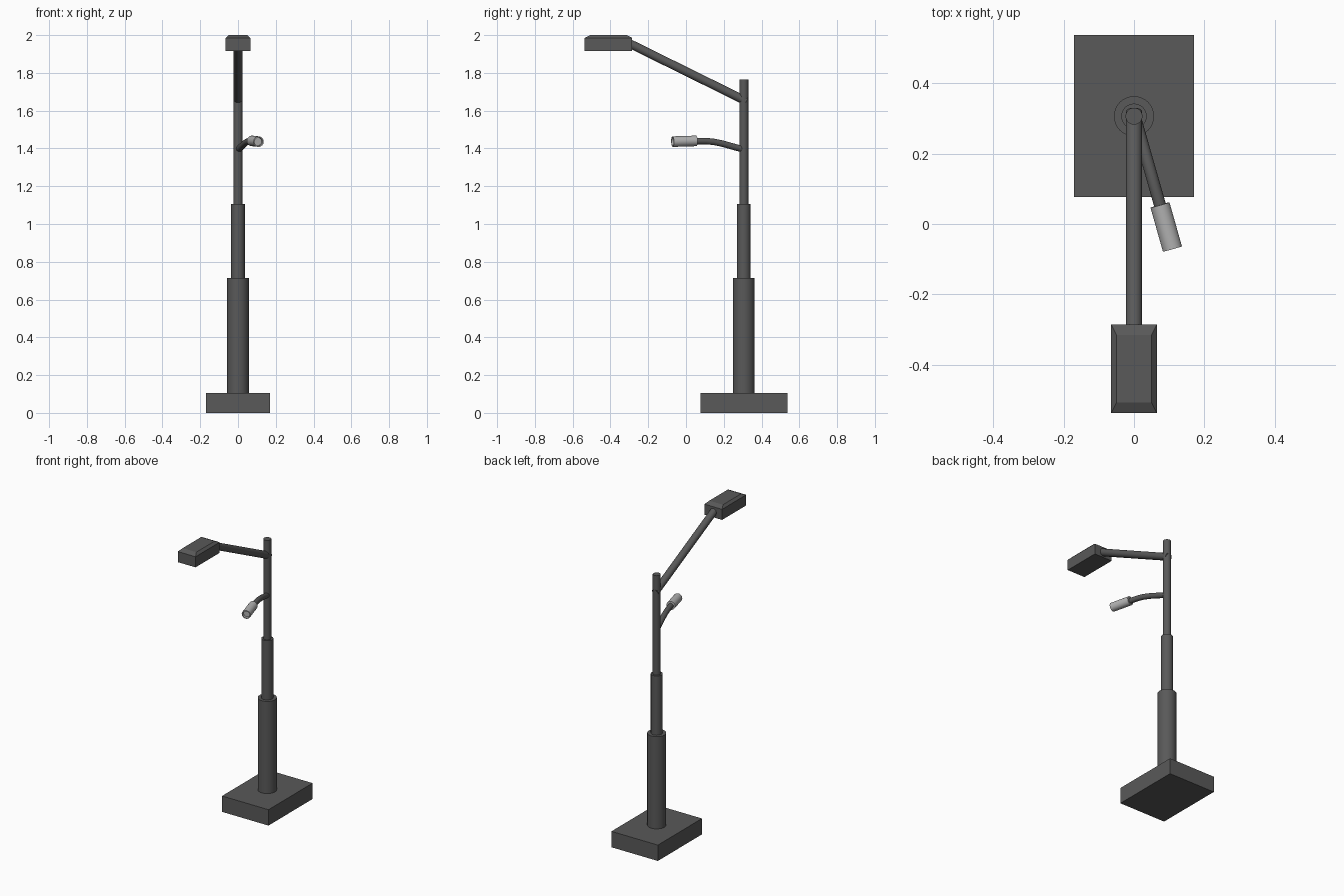
import bpy, bmesh, math
from mathutils import Vector

if "Cube" in bpy.data.objects:
    bpy.data.objects.remove(bpy.data.objects["Cube"])

POLE_Y = 0.306


def material(name, v):
    m = bpy.data.materials.new(name)
    m.diffuse_color = (v, v, v, 1)
    m.use_nodes = True
    m.node_tree.nodes["Principled BSDF"].inputs["Base Color"].default_value = m.diffuse_color
    return m


DARK = material("dark_metal", 0.1)
LIGHT = material("light_metal", 0.45)


def finish(name, bm, mat, smooth=False):
    bmesh.ops.recalc_face_normals(bm, faces=bm.faces)
    me = bpy.data.meshes.new(name)
    bm.to_mesh(me)
    bm.free()
    ob = bpy.data.objects.new(name, me)
    bpy.context.collection.objects.link(ob)
    me.materials.append(mat)
    if smooth:
        bpy.ops.object.select_all(action='DESELECT')
        ob.select_set(True)
        bpy.context.view_layer.objects.active = ob
        bpy.ops.object.shade_smooth_by_angle(angle=math.radians(35))
    return ob


def box(name, lo, hi, top_inset=None):
    """Box, optionally with a shallow chamfered top (dx, dy, dz)."""
    bm = bmesh.new()
    bmesh.ops.create_cube(bm, size=1)
    for v in bm.verts:
        v.co = Vector([lo[i] if v.co[i] < 0 else hi[i] for i in range(3)])
    if top_inset:
        dx, dy, dz = top_inset
        top = max(bm.faces, key=lambda f: f.calc_center_median().z)
        c = top.calc_center_median()
        new = bmesh.ops.extrude_discrete_faces(bm, faces=[top])["faces"][0]
        for v in new.verts:
            v.co.x -= math.copysign(dx, v.co.x - c.x)
            v.co.y -= math.copysign(dy, v.co.y - c.y)
            v.co.z += dz
        bmesh.ops.remove_doubles(bm, verts=bm.verts, dist=1e-5)
    return finish(name, bm, DARK)


def tube(name, rings, mat=DARK, sides=32):
    """Capped tube lofted through (centre, radius, direction) rings."""
    bm = bmesh.new()
    loops = []
    for centre, r, direction in rings:
        q = Vector(direction).to_track_quat('Z', 'Y')
        loops.append([bm.verts.new(Vector(centre) + q @ Vector(
            (r * math.cos(a), r * math.sin(a), 0)))
            for a in (2 * math.pi * i / sides for i in range(sides))])
    for a, b in zip(loops, loops[1:]):
        for i in range(sides):
            j = (i + 1) % sides
            bm.faces.new((a[i], a[j], b[j], b[i]))
    bm.faces.new(loops[0][::-1])
    bm.faces.new(loops[-1])
    return finish(name, bm, mat, True)


# Base block
box("base", (-0.17, 0.076, 0), (0.17, 0.537, 0.105))

# Telescoping pole
for name, r, z0, z1 in (("lower_pole", 0.057, 0.10, 0.715),
                        ("middle_pole", 0.036, 0.71, 1.107),
                        ("upper_pole", 0.024, 1.10, 1.765)):
    tube(name, [((0, POLE_Y, z), r, (0, 0, 1)) for z in (z0, z1)])

# Main arm and lamp head
a, b = Vector((0, 0.32, 1.65)), Vector((0, -0.30, 1.956))
tube("lamp_arm", [(p, 0.023, b - a) for p in (a, b)])
box("lamp_head", (-0.065, -0.537, 1.915), (0.065, -0.285, 1.985), (0.015, 0.03, 0.015))

# Curved side arm, straight in plan
side = Vector((0.035, -0.123, 0)).normalized()
start = Vector((0.002, POLE_Y, 0))
path = [start + side * d + Vector((0, 0, z)) for d, z in (
    (0, 1.394), (0.06, 1.41), (0.115, 1.425), (0.165, 1.435),
    (0.21, 1.439), (0.27, 1.439))]
tube("side_arm", [(p, 0.017, path[min(i + 1, 5)] - path[max(i - 1, 0)])
                  for i, p in enumerate(path)], sides=24)

# Spotlight with a recessed front
aim = (side + Vector((0, 0, -0.03))).normalized()
rear = start + side * 0.262 + Vector((0, 0, 1.44))
tube("spotlight", [(rear + aim * d, r, aim) for d, r in (
    (0, 0.028), (0.13, 0.028), (0.13, 0.022), (0.115, 0.021))], LIGHT)
